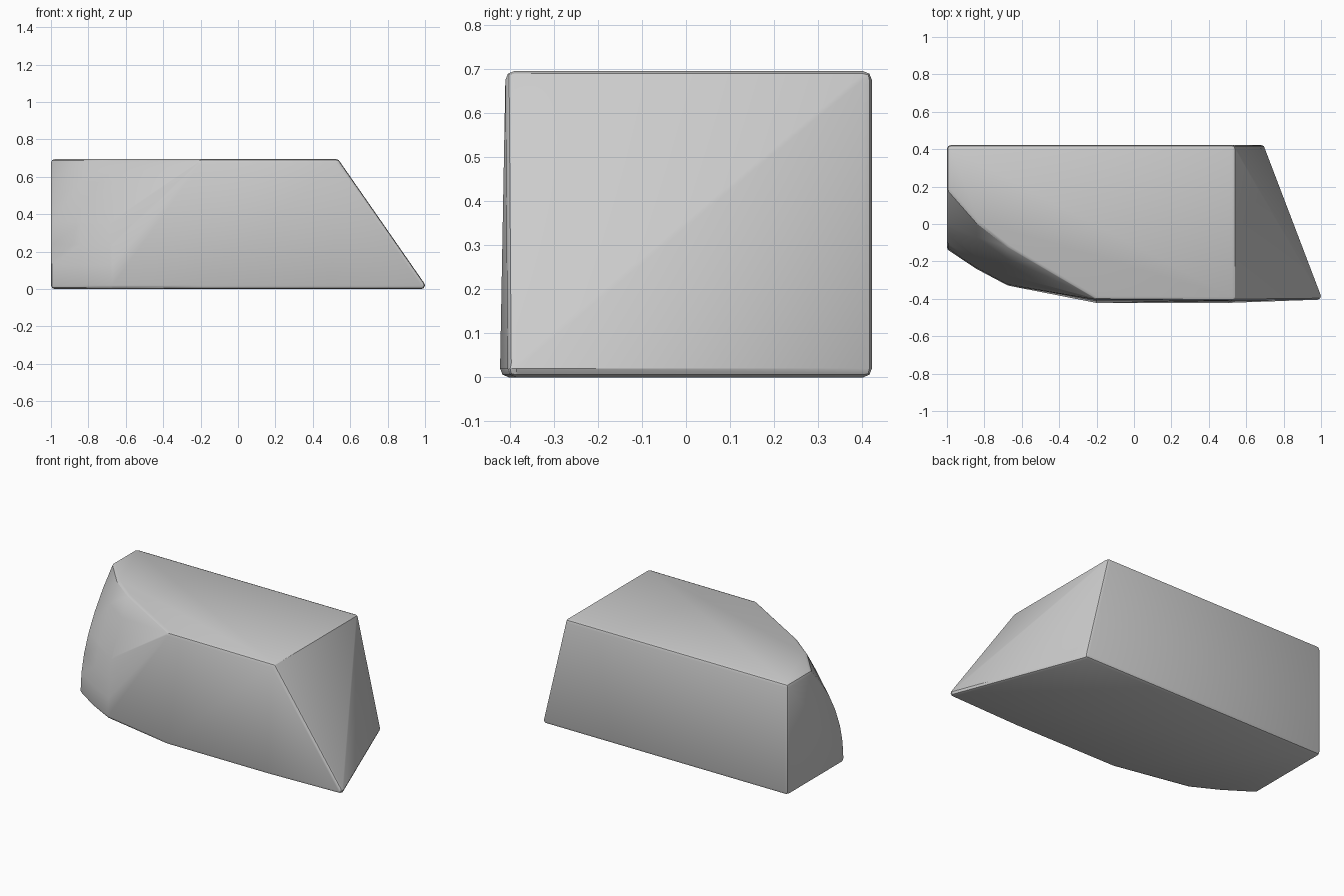
import bpy
import bmesh
import math
from mathutils import Vector

if "Cube" in bpy.data.objects:
    bpy.data.objects.remove(bpy.data.objects["Cube"])

R = 0.02          # edge rounding radius
LOW, HIGH = 0.02, 0.675

# Main corners, inset by the rounding radius
corners = [
    (-0.98, 0.402, LOW), (-0.98, 0.402, HIGH),
    (0.68, 0.402, LOW), (0.525, 0.402, HIGH),
    (0.98, -0.385, LOW), (0.525, -0.39, HIGH),
    (-0.2, -0.402, LOW), (-0.2, -0.385, HIGH),
    (0.5, -0.402, LOW),
]

# Bulging front left corner: x, y at the bottom, y at the top
for x, y_low, y_high in [(-0.98, -0.125, 0.185), (-0.83, -0.225, 0.015), (-0.67, -0.31, -0.11)]:
    for i in range(7):
        t = i / 6
        corners.append((x, y_low + (y_high - y_low) * t * t, LOW + (HIGH - LOW) * t))

# Rounding directions around each corner
steps = (-1, 0, 1)
directions = [Vector((a, b, c)).normalized() * R
              for a in steps for b in steps for c in steps if (a, b, c) != (0, 0, 0)]

# Shell wrapped around all rounded corners
bm = bmesh.new()
for p in corners:
    for d in directions:
        bm.verts.new(Vector(p) + d)
bmesh.ops.convex_hull(bm, input=bm.verts)
bmesh.ops.delete(bm, geom=[v for v in bm.verts if not v.link_faces], context='VERTS')
bmesh.ops.dissolve_limit(bm, angle_limit=math.radians(0.5), verts=bm.verts, edges=bm.edges)
bmesh.ops.recalc_face_normals(bm, faces=bm.faces)

mesh = bpy.data.meshes.new("wedge_block")
bm.to_mesh(mesh)
bm.free()
block = bpy.data.objects.new("wedge_block", mesh)
bpy.context.collection.objects.link(block)
bpy.context.view_layer.objects.active = block
block.select_set(True)
bpy.ops.object.shade_smooth_by_angle(angle=math.radians(30))
